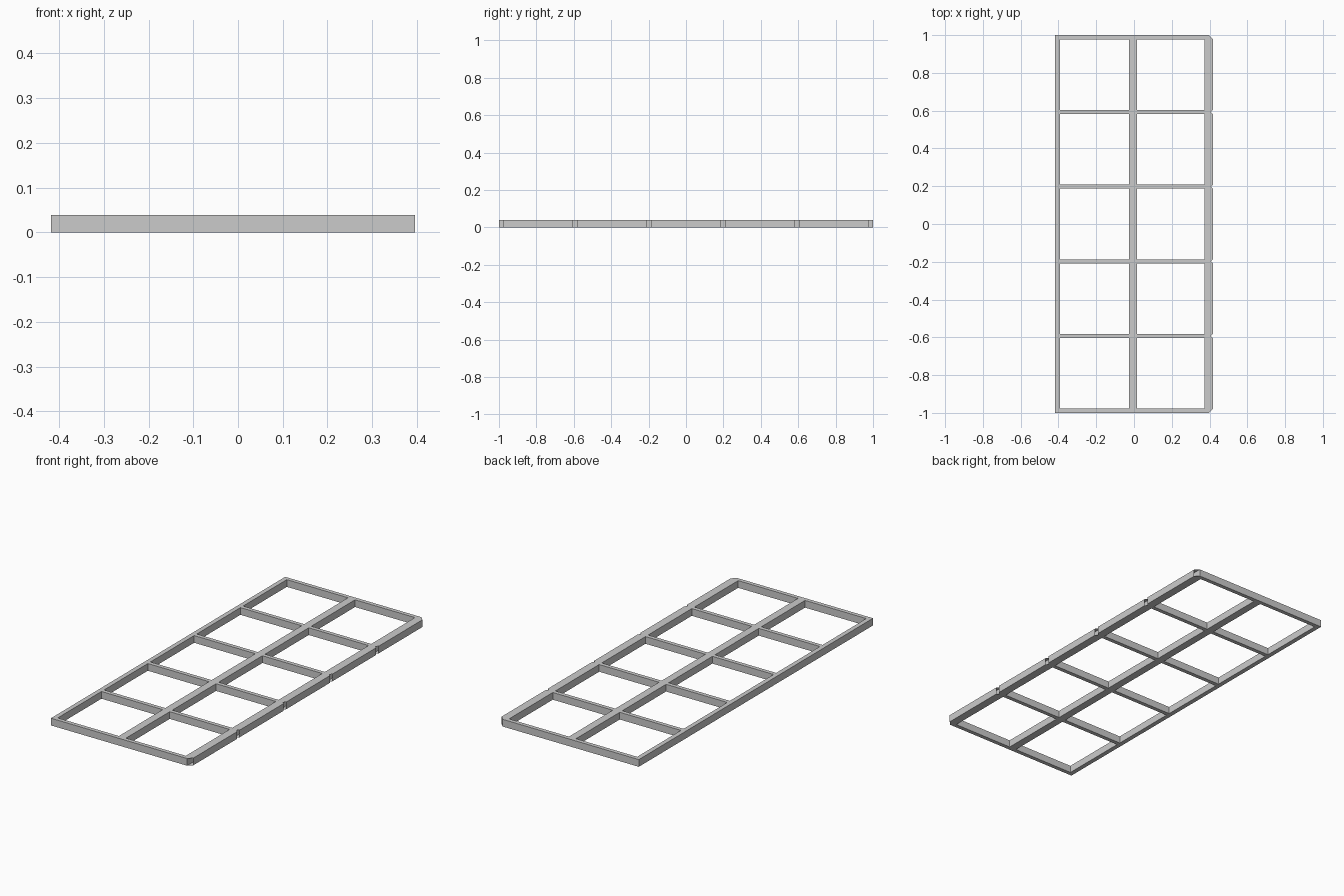
import bpy, bmesh

if "Cube" in bpy.data.objects:
    bpy.data.objects.remove(bpy.data.objects["Cube"])

H = 0.039            # bar height
W = 0.022            # bar width
PITCH = (2 - W) / 5  # spacing of the cross bars
RIGHT = 0.396        # right end of the main frame
OUTER = 0.418        # outermost x


def finish(name, bm):
    mesh = bpy.data.meshes.new(name)
    bm.to_mesh(mesh)
    bm.free()
    obj = bpy.data.objects.new(name, mesh)
    bpy.context.collection.objects.link(obj)
    return obj


def box(name, x0, x1, y0, y1):
    bm = bmesh.new()
    bmesh.ops.create_cube(bm, size=1)
    for v in bm.verts:
        v.co = (x1 if v.co.x > 0 else x0,
                y1 if v.co.y > 0 else y0,
                H if v.co.z > 0 else 0)
    return finish(name, bm)


def edge_strip(name, y0, y1):
    # mitred strip, open at both slanted ends
    pts = [(RIGHT, y0), (OUTER, y0 + W), (OUTER, y1 - W), (RIGHT, y1)]
    bm = bmesh.new()
    lo = [bm.verts.new((x, y, 0)) for x, y in pts]
    hi = [bm.verts.new((x, y, H)) for x, y in pts]
    bm.faces.new(hi)
    bm.faces.new(lo[::-1])
    bm.faces.new((lo[1], lo[2], hi[2], hi[1]))
    return finish(name, bm)


# long rails
rails = {"left_rail": (-OUTER, -0.393),
         "middle_rail": (-0.027, 0.015),
         "right_rail": (0.373, RIGHT)}
for name, (x0, x1) in rails.items():
    box(name, x0, x1, -1, 1)

# cross bars between the rails
spans = [(-0.393, -0.027), (0.015, 0.373)]
for k in range(6):
    y = -1 + k * PITCH
    for side, (x0, x1) in zip(("left", "right"), spans):
        box(f"cross_bar_{side}_{k + 1}", x0, x1, y, y + W)

# notched outer strips along the right edge
for k in range(5):
    y = -1 + k * PITCH
    edge_strip(f"edge_strip_{k + 1}", y, y + PITCH + W)
